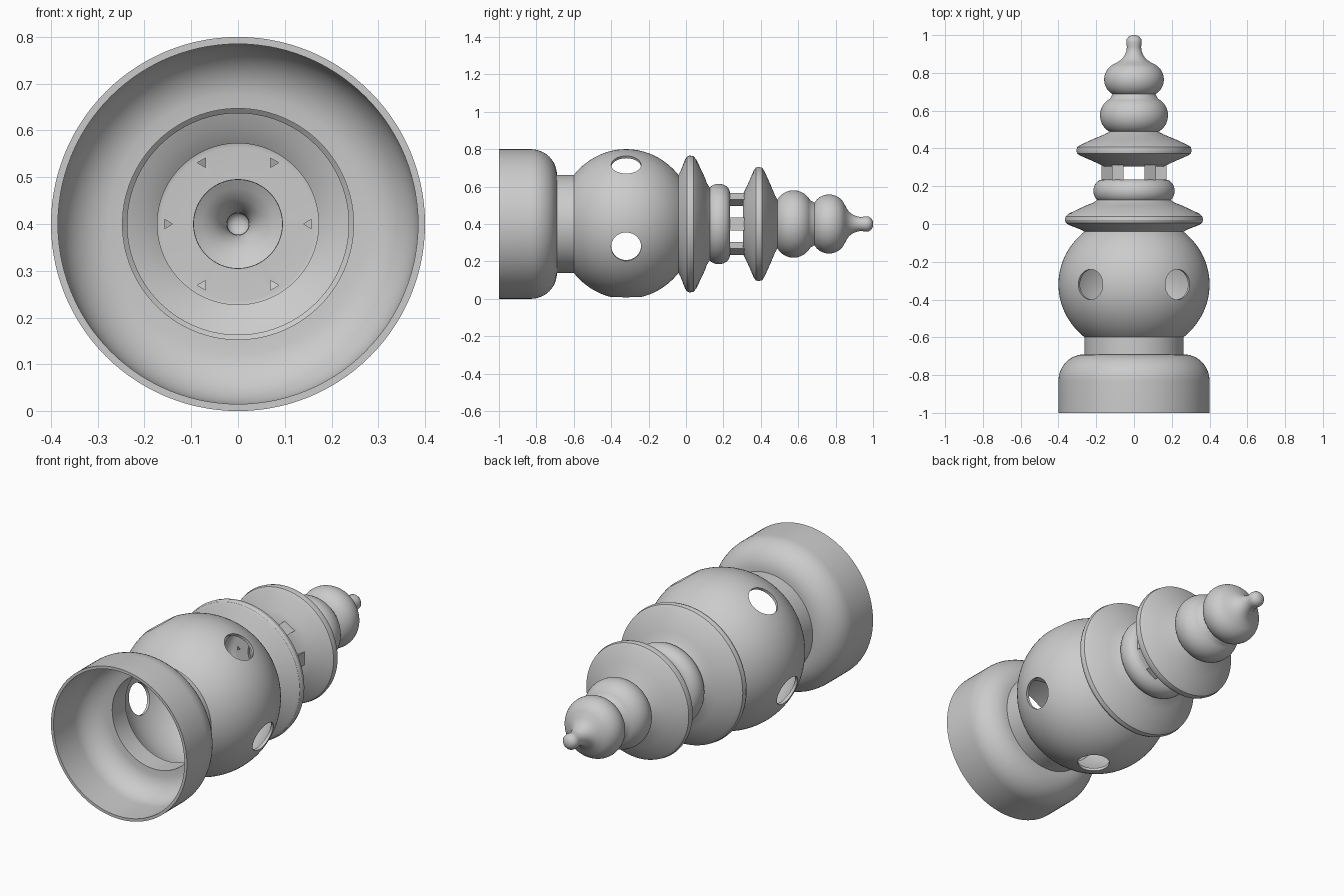
import bpy, bmesh
from math import sin, cos, pi, radians, hypot
from mathutils import Matrix, Vector

if "Cube" in bpy.data.objects:
    bpy.data.objects.remove(bpy.data.objects["Cube"])

AXIS = Vector((0, 0, 0.4))
T = 0.015  # wall thickness
STEPS = 112


def finish(name, bm):
    bmesh.ops.recalc_face_normals(bm, faces=bm.faces)
    me = bpy.data.meshes.new(name)
    bm.to_mesh(me)
    bm.free()
    ob = bpy.data.objects.new(name, me)
    bpy.context.collection.objects.link(ob)
    return ob


def select(ob):
    bpy.ops.object.select_all(action='DESELECT')
    ob.select_set(True)
    bpy.context.view_layer.objects.active = ob


def arc(cy, cr, ry, rr, a0, a1, n):
    """Elliptical arc of (y, radius) points, 90 degrees = widest."""
    out = []
    for i in range(n + 1):
        a = radians(a0 + (a1 - a0) * i / n)
        out.append((cy - ry * cos(a), cr + rr * sin(a)))
    return out


def inset(pts):
    """Offset an outer profile inward by the wall thickness."""
    res = []
    for i, p in enumerate(pts):
        ns = []
        for a, b in ((i - 1, i), (i, i + 1)):
            if a >= 0 and b < len(pts):
                dy, dr = pts[b][0] - pts[a][0], pts[b][1] - pts[a][1]
                l = hypot(dy, dr)
                ns.append((-dr / l, dy / l))
        m = (sum(n[0] for n in ns), sum(n[1] for n in ns))
        l = hypot(*m)
        m = (m[0] / l, m[1] / l)
        k = max(0.5, m[0] * ns[0][0] + m[1] * ns[0][1])
        res.append((p[0] - m[0] * T / k, max(0.0, p[1] - m[1] * T / k)))
    return res


def lathe(name, outer):
    loop = outer + inset(outer)[::-1]
    bm = bmesh.new()
    vs = [bm.verts.new(AXIS + Vector((r, y, 0))) for y, r in loop]
    edges = []
    for i in range(len(vs)):
        j = (i + 1) % len(vs)
        if loop[i][1] > 1e-6 or loop[j][1] > 1e-6:
            edges.append(bm.edges.new((vs[i], vs[j])))
    bmesh.ops.spin(bm, geom=vs + edges, cent=AXIS, axis=(0, 1, 0),
                   angle=2 * pi, steps=STEPS)
    bmesh.ops.remove_doubles(bm, verts=bm.verts, dist=1e-5)
    return finish(name, bm)


def cut(ob, cutter):
    cutter.hide_render = True
    mod = ob.modifiers.new("cut", 'BOOLEAN')
    mod.operation = 'DIFFERENCE'
    mod.solver = 'EXACT'
    mod.object = cutter
    select(ob)
    bpy.ops.object.modifier_apply(modifier=mod.name)


def wedge(bm, ang, apex, base, y0, y1, bore=None):
    """Triangular prism pointing at the axis, open tube if bore is given."""
    def ring(a, b, y):
        w = (b - a) * 0.58
        return [bm.verts.new(AXIS + Vector((r * cos(ang) - t * sin(ang), y,
                                            r * sin(ang) + t * cos(ang))))
                for r, t in ((a, 0), (b, w), (b, -w))]
    o0, o1 = ring(apex, base, y0), ring(apex, base, y1)
    if bore:
        i0, i1 = ring(*bore, y0), ring(*bore, y1)
    for k in range(3):
        j = (k + 1) % 3
        bm.faces.new((o0[k], o0[j], o1[j], o1[k]))
        if bore:
            bm.faces.new((i0[j], i0[k], i1[k], i1[j]))
            bm.faces.new((o0[j], o0[k], i0[k], i0[j]))
            bm.faces.new((o1[k], o1[j], i1[j], i1[k]))
    if not bore:
        bm.faces.new(o0)
        bm.faces.new(o1)


# Lower shell: skirt, neck, globe, brim and collar with a pierced floor
lower = [(-1, 0.4)]
lower += arc(-0.83, 0.262, 0.14, 0.138, 90, 180, 12)
lower += arc(-0.32, 0, 0.37, 0.4, 41, 139, 40)
lower += [(-0.03, 0.28), (-0.005, 0.345), (0.005, 0.36), (0.02, 0.366),
          (0.04, 0.362), (0.055, 0.345), (0.1, 0.25), (0.113, 0.215)]
lower += arc(0.175, 0.165, 0.06, 0.05, 37, 180, 16)
lower += [(0.235, 0.095)]
body = lathe("lower_shell", lower)

# Upper shell: ceiling, second brim, two bulbs and the finial
upper = [(0.305, 0.095), (0.305, 0.16), (0.325, 0.2), (0.362, 0.285),
         (0.373, 0.301), (0.39, 0.305), (0.407, 0.301), (0.418, 0.285),
         (0.45, 0.215), (0.475, 0.155)]
upper += arc(0.575, 0.08, 0.1, 0.1, 30, 152, 18)
upper += arc(0.765, 0.07, 0.09, 0.088, 30, 150, 18)
upper += [(0.858, 0.085), (0.873, 0.064), (0.895, 0.048), (0.92, 0.039),
          (0.94, 0.038), (0.96, 0.041), (0.978, 0.039), (0.992, 0.028),
          (0.999, 0.014), (1, 0)]
top = lathe("upper_shell", upper)

# Five round openings in the globe
bm = bmesh.new()
for k in range(5):
    a = radians(-18 + 72 * k)
    d = Vector((cos(a), 0, sin(a)))
    rot = d.to_track_quat('Z', 'Y').to_matrix().to_4x4()
    bmesh.ops.create_cone(bm, cap_ends=True, segments=48, radius1=0.08,
                          radius2=0.08, depth=0.4,
                          matrix=Matrix.Translation(
                              AXIS + d * 0.42 + Vector((0, -0.32, 0))) @ rot)
round_cutters = finish("round_cutters", bm)

# Six hollow triangular posts and their bores
bm, bore_bm = bmesh.new(), bmesh.new()
for k in range(6):
    wedge(bm, k * pi / 3, 0.112, 0.172, 0.23, 0.312, bore=(0.14, 0.157))
    wedge(bore_bm, k * pi / 3, 0.14, 0.157, 0.2, 0.34)
posts = finish("window_posts", bm)
bores = finish("bore_cutters", bore_bm)

cut(body, round_cutters)
cut(body, bores)
cut(top, bores)
for c in (round_cutters, bores):
    bpy.data.objects.remove(c)

for ob in (body, top, posts):
    select(ob)
    bpy.ops.object.shade_smooth_by_angle(angle=radians(32))
